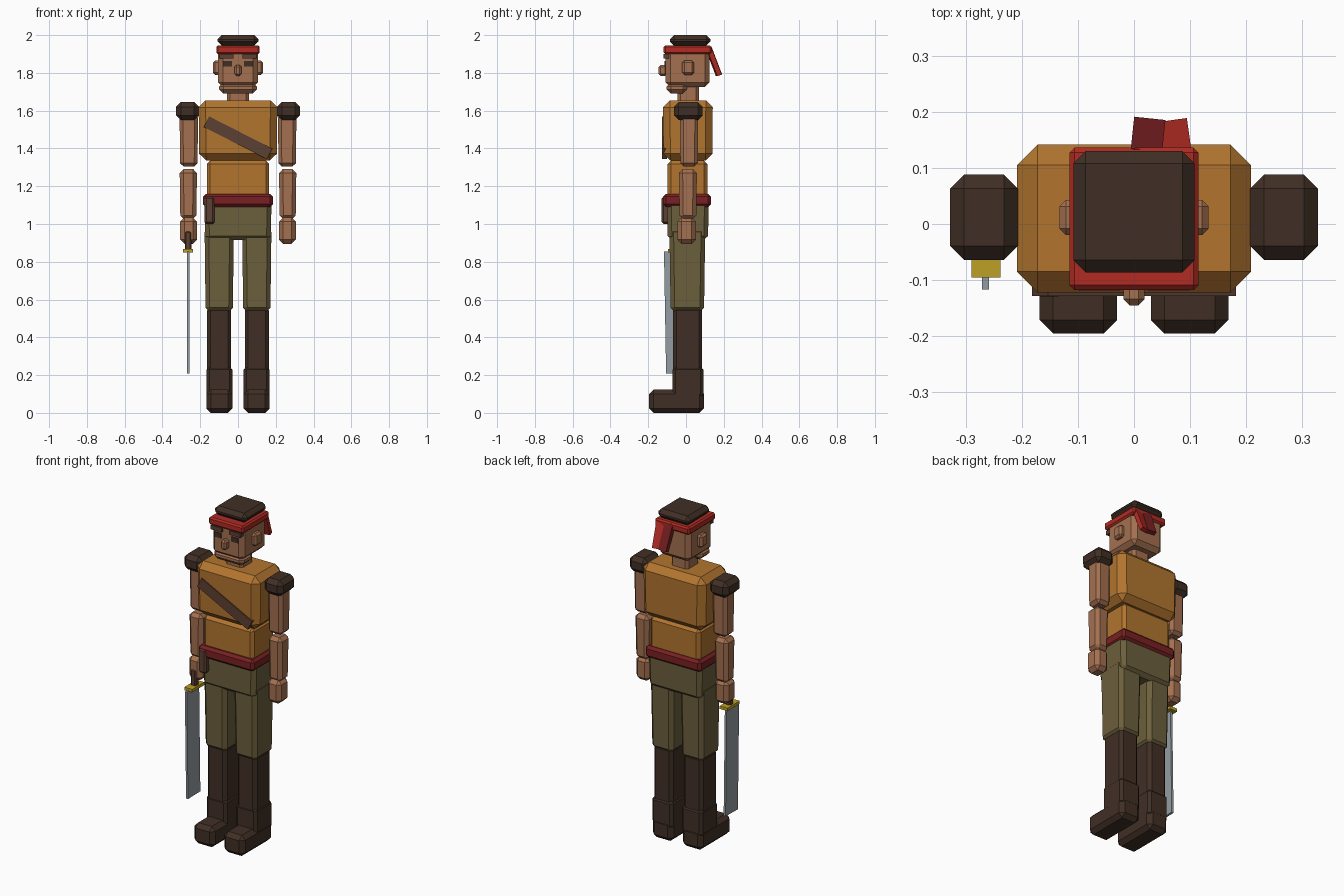
import bpy
import bmesh
from math import radians
from mathutils import Vector, Euler

if "Cube" in bpy.data.objects:
    bpy.data.objects.remove(bpy.data.objects["Cube"], do_unlink=True)


def material(name, r, g, b):
    lin = [((c / 255 + 0.055) / 1.055) ** 2.4 for c in (r, g, b)]
    m = bpy.data.materials.new(name)
    m.use_nodes = True
    m.diffuse_color = (*lin, 1)
    m.node_tree.nodes["Principled BSDF"].inputs["Base Color"].default_value = (*lin, 1)
    return m


SKIN = material("skin", 164, 112, 80)
SHIRT = material("ochre_cloth", 178, 117, 47)
TROUSERS = material("olive_cloth", 108, 95, 60)
LEATHER = material("dark_leather", 64, 47, 37)
STRAP = material("brown_leather", 92, 64, 50)
SASH = material("dark_red", 122, 32, 34)
BAND = material("bright_red", 178, 43, 35)
GOLD = material("gold", 190, 160, 38)
STEEL = material("steel", 148, 157, 163)


def box(name, mat, x, y, z, bevel=0.0, foot=1.0, rot=(0, 0, 0)):
    """Chamfered box from x, y, z ranges; foot scales the bottom face."""
    lo, hi = Vector((x[0], y[0], z[0])), Vector((x[1], y[1], z[1]))
    size = hi - lo
    bm = bmesh.new()
    bmesh.ops.create_cube(bm, size=1)
    for v in bm.verts:
        k = foot if v.co.z < 0 else 1
        v.co = Vector((v.co.x * size.x * k, v.co.y * size.y * k, v.co.z * size.z))
    if bevel:
        bmesh.ops.bevel(bm, geom=bm.edges[:], offset=bevel, segments=1,
                        affect='EDGES', clamp_overlap=True)
    mesh = bpy.data.meshes.new(name)
    bm.to_mesh(mesh)
    bm.free()
    mesh.materials.append(mat)
    obj = bpy.data.objects.new(name, mesh)
    obj.location = (lo + hi) / 2
    obj.rotation_euler = Euler([radians(a) for a in rot])
    bpy.context.collection.objects.link(obj)
    return obj


def mid(name, mat, half, y, z, bevel=0.0, foot=1.0):
    """Box centred on the body."""
    return box(name, mat, (-half, half), y, z, bevel, foot)


def pair(name, mat, x, y, z, bevel=0.0, foot=1.0):
    """Left box and its mirrored right twin."""
    box("left_" + name, mat, x, y, z, bevel, foot)
    box("right_" + name, mat, (-x[1], -x[0]), y, z, bevel, foot)


# Head
mid("hair", LEATHER, 0.108, (-0.086, 0.13), (1.945, 2.0), 0.022)
mid("headband", BAND, 0.115, (-0.118, 0.136), (1.9, 1.945), 0.009)
mid("head", SKIN, 0.105, (-0.108, 0.125), (1.725, 1.94), 0.025)
mid("jaw", SKIN, 0.1, (-0.102, 0.005), (1.69, 1.75), 0.022)
mid("nose", SKIN, 0.019, (-0.145, -0.1), (1.784, 1.842), 0.011)
mid("neck", SKIN, 0.057, (-0.045, 0.068), (1.62, 1.74), 0.015)
pair("ear", SKIN, (0.095, 0.133), (-0.02, 0.043), (1.79, 1.866), 0.012)
pair("eye", LEATHER, (0.033, 0.08), (-0.113, -0.105), (1.835, 1.864))
pair("brow", STRAP, (0.025, 0.098), (-0.119, -0.09), (1.876, 1.9))

# Headband tails
box("dark_tail", SASH, (-0.004, 0.052), (0.136, 0.161), (1.782, 1.94), rot=(21, 0, -6))
box("bright_tail", BAND, (0.046, 0.1), (0.133, 0.158), (1.782, 1.94), rot=(21, 0, 8))

# Trunk
mid("chest", SHIRT, 0.209, (-0.122, 0.142), (1.335, 1.655), 0.037, 0.98)
mid("waist", SHIRT, 0.165, (-0.098, 0.113), (1.12, 1.335), 0.018)
mid("sash", SASH, 0.185, (-0.122, 0.132), (1.09, 1.16), 0.015)
mid("hips", TROUSERS, 0.178, (-0.1, 0.12), (0.915, 1.13), 0.022, 0.97)
box("chest_strap", STRAP, (-0.188, 0.188), (-0.128, -0.1), (1.425, 1.488), rot=(0, 27, 0))
box("belt_sheath", STRAP, (-0.177, -0.125), (-0.129, -0.08), (1.0, 1.145), 0.01)

# Arms
pair("shoulder_pad", LEATHER, (0.207, 0.328), (-0.064, 0.088), (1.55, 1.645), 0.025)
pair("upper_arm", SKIN, (0.212, 0.309), (-0.032, 0.065), (1.305, 1.58), 0.018, 0.96)
pair("forearm", SKIN, (0.217, 0.309), (-0.038, 0.058), (1.025, 1.29), 0.02, 0.92)
pair("hand", SKIN, (0.217, 0.306), (-0.045, 0.052), (0.895, 1.035), 0.022)

# Legs and boots
pair("thigh", TROUSERS, (0.022, 0.177), (-0.088, 0.102), (0.535, 0.98), 0.022, 0.93)
pair("shin", LEATHER, (0.036, 0.163), (-0.068, 0.086), (0.1, 0.56), 0.018)
pair("boot_cuff", LEATHER, (0.03, 0.167), (-0.071, 0.093), (0.08, 0.245), 0.016)
pair("foot", LEATHER, (0.03, 0.168), (-0.195, 0.096), (0.0, 0.124), 0.024)

# Sword in the right hand
box("sword_grip", STRAP, (-0.281, -0.247), (-0.05, -0.016), (0.86, 0.96), 0.006)
box("sword_guard", GOLD, (-0.29, -0.238), (-0.095, 0.02), (0.85, 0.868))
box("sword_blade", STEEL, (-0.271, -0.258), (-0.111, 0.006), (0.21, 0.856), rot=(1, 0, 0))
